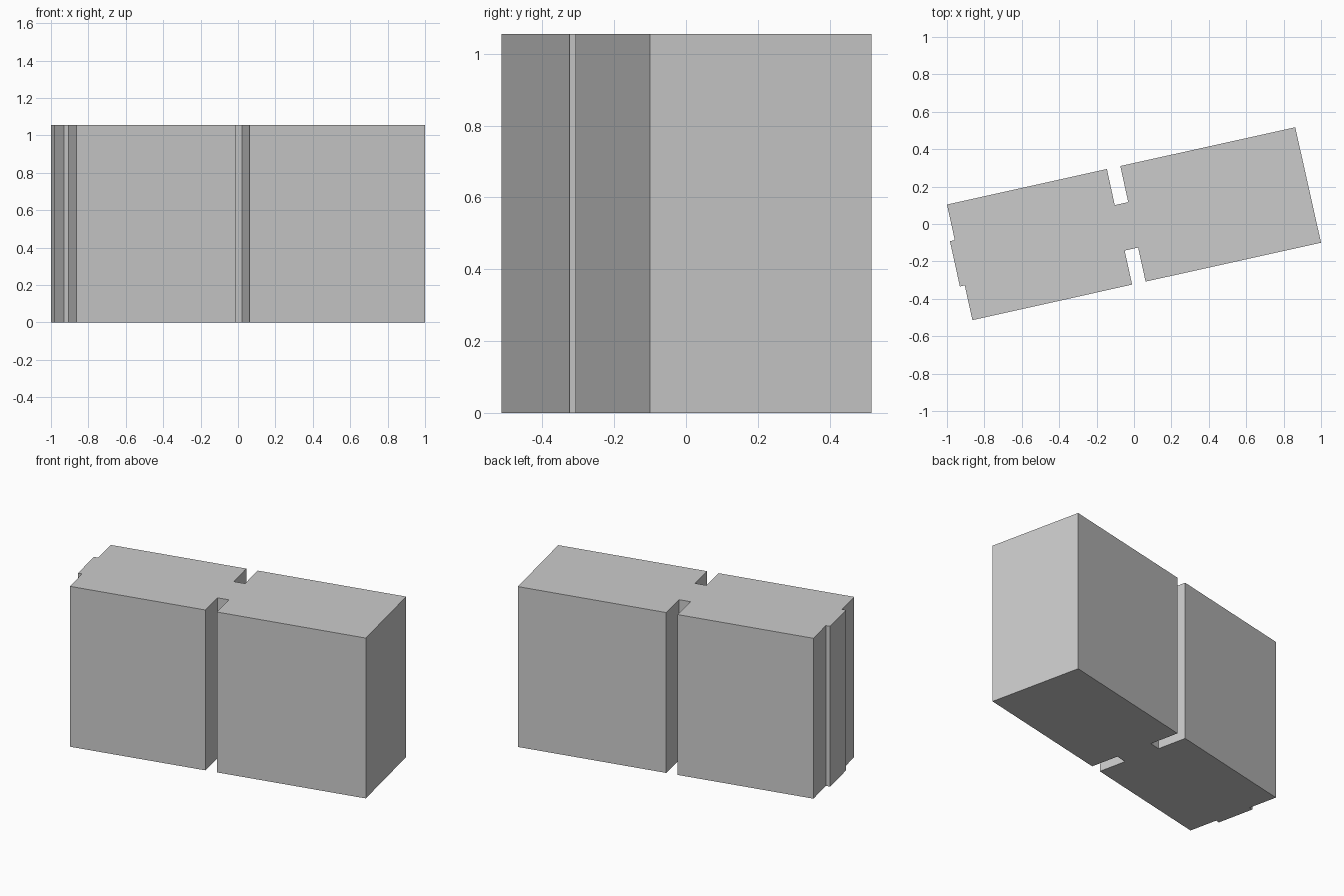
import bpy, bmesh

if "Cube" in bpy.data.objects:
    bpy.data.objects.remove(bpy.data.objects["Cube"])

HEIGHT = 1.055

# Footprint of the rotated block, counter-clockwise from the back left corner
footprint = [
    (-1.0, 0.104),
    (-0.958, -0.086), (-0.984, -0.092),       # raised panel on the left end
    (-0.931, -0.334), (-0.905, -0.328),
    (-0.864, -0.514),
    (-0.010, -0.324), (-0.050, -0.142),       # front slot
    (0.022, -0.126), (0.062, -0.308),
    (1.0, -0.100),
    (0.862, 0.517),
    (-0.073, 0.310), (-0.031, 0.117),         # back slot
    (-0.103, 0.101), (-0.145, 0.294),
]

# Building body: footprint pulled straight up
bm = bmesh.new()
base = bm.faces.new([bm.verts.new((x, y, 0)) for x, y in footprint])
top = bmesh.ops.extrude_face_region(bm, geom=[base], use_keep_orig=True)
bmesh.ops.translate(bm, vec=(0, 0, HEIGHT),
                    verts=[g for g in top["geom"] if isinstance(g, bmesh.types.BMVert)])
bmesh.ops.recalc_face_normals(bm, faces=bm.faces)
mesh = bpy.data.meshes.new("building_body")
bm.to_mesh(mesh)
bm.free()
bpy.context.collection.objects.link(bpy.data.objects.new("building_body", mesh))
